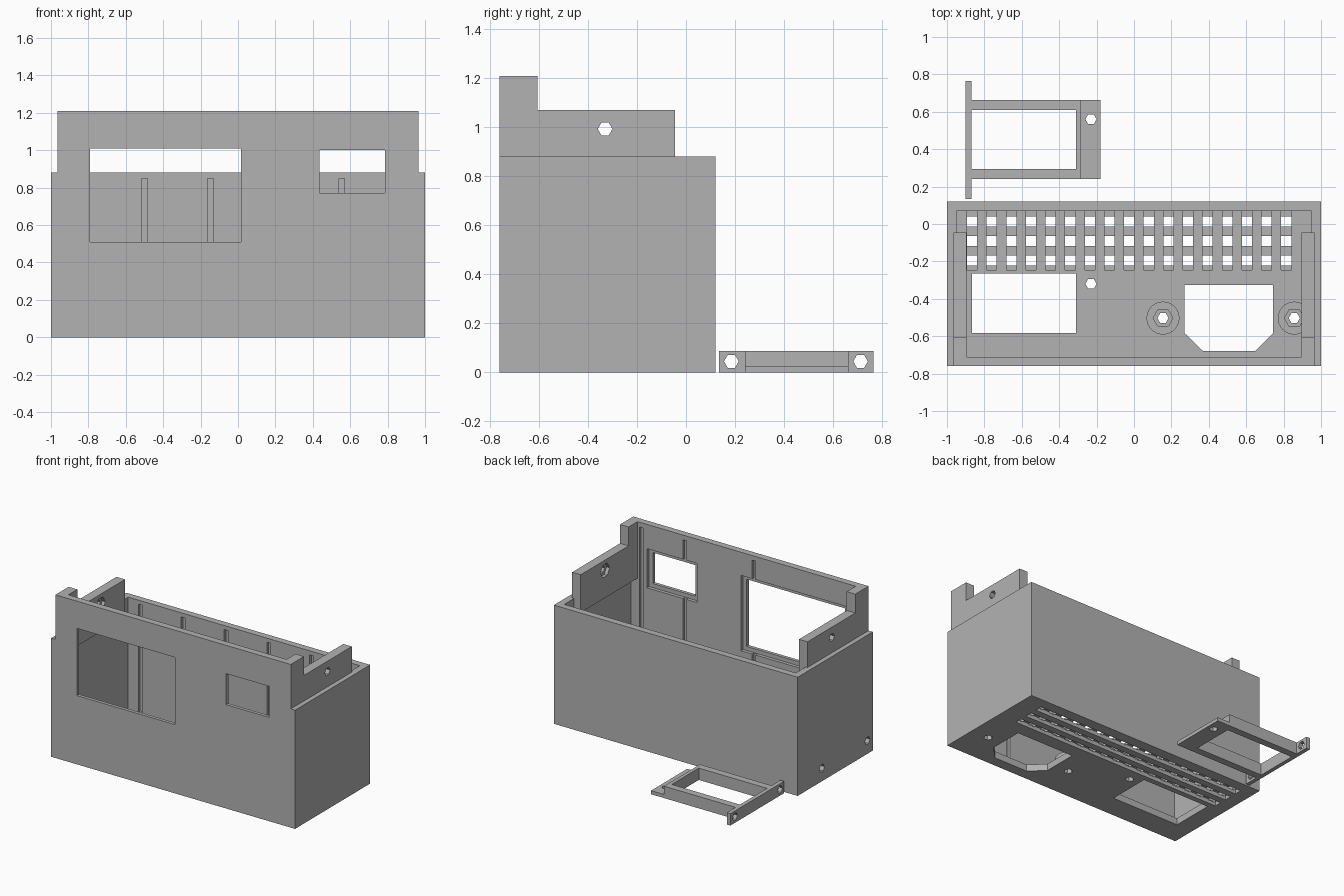
import bpy, bmesh
from math import cos, sin, pi
from mathutils import Vector

cube = bpy.data.objects.get("Cube")
if cube:
    bpy.data.objects.remove(cube, do_unlink=True)

grey = bpy.data.materials.new("plain grey")
grey.use_nodes = True
grey.diffuse_color = (0.45, 0.45, 0.45, 1)
grey.node_tree.nodes["Principled BSDF"].inputs["Base Color"].default_value = (0.45, 0.45, 0.45, 1)

# How a 2D outline and a depth map to x, y, z for each extrusion axis
PLACE = {
    "x": lambda a, b, d: Vector((d, a, b)),
    "y": lambda a, b, d: Vector((a, d, b)),
    "z": lambda a, b, d: Vector((a, b, d)),
}


def prism(outline, axis, lo, hi):
    return outline, axis, lo, hi


def box(x0, x1, y0, y1, z0, z1):
    return prism([(x0, y0), (x1, y0), (x1, y1), (x0, y1)], "z", z0, z1)


def ngon(a, b, radius, axis, lo, hi, sides=6):
    ring = [(a + radius * cos(2 * pi * i / sides), b + radius * sin(2 * pi * i / sides))
            for i in range(sides)]
    return prism(ring, axis, lo, hi)


def solid(name, prisms):
    """One mesh object made of separate extruded outlines."""
    bm = bmesh.new()
    for outline, axis, lo, hi in prisms:
        ends = [[bm.verts.new(PLACE[axis](a, b, d)) for a, b in outline] for d in (lo, hi)]
        bm.faces.new(ends[0])
        bm.faces.new(ends[1])
        n = len(outline)
        for i in range(n):
            j = (i + 1) % n
            bm.faces.new((ends[0][i], ends[0][j], ends[1][j], ends[1][i]))
    bmesh.ops.recalc_face_normals(bm, faces=bm.faces)
    mesh = bpy.data.meshes.new(name)
    bm.to_mesh(mesh)
    bm.free()
    mesh.materials.append(grey)
    obj = bpy.data.objects.new(name, mesh)
    bpy.context.scene.collection.objects.link(obj)
    return obj


def combine(target, operation, prisms):
    """Boolean a set of disjoint prisms into the target and bake it."""
    tool = solid("helper", prisms)
    tool.hide_render = True
    mod = target.modifiers.new("shape", "BOOLEAN")
    mod.operation, mod.solver, mod.object = operation, "EXACT", tool
    bpy.context.view_layer.update()
    graph = bpy.context.evaluated_depsgraph_get()
    baked = bpy.data.meshes.new_from_object(target.evaluated_get(graph))
    target.modifiers.clear()
    target.data = baked
    bpy.data.objects.remove(tool, do_unlink=True)


FRONT, BACK, RIM, TOP = -0.76, 0.12, 0.88, 1.21
WALL = 0.05
BOLT, NUT = 0.03, 0.053

# Hollow case
case = solid("case", [box(-1, 1, FRONT, BACK, 0, RIM)])
combine(case, "DIFFERENCE", [box(-0.95, 0.95, FRONT + WALL, BACK - WALL, WALL, 1)])

# Raised front panel and stepped side tabs
combine(case, "UNION", [box(-0.965, 0.965, FRONT, FRONT + WALL, 0.6, TOP)])
tab = [(FRONT, 0.79), (-0.045, 0.79), (-0.045, 1.07), (-0.605, 1.07), (-0.605, TOP), (FRONT, TOP)]
combine(case, "UNION", [prism(tab, "x", 0.895, 0.965), prism(tab, "x", -0.965, -0.895)])

# Round bosses with hexagonal nut pockets
bosses = [(0.155, -0.503), (0.857, -0.503)]
combine(case, "UNION", [ngon(x, y, 0.088, "z", 0.03, 0.1, 32) for x, y in bosses])
combine(case, "DIFFERENCE", [ngon(x, y, NUT, "z", 0.05, 0.2) for x, y in bosses])

# Floor openings: socket, switch and bolt holes
socket = [(0.27, -0.326), (0.27, -0.583), (0.37, -0.68), (0.647, -0.68),
          (0.743, -0.583), (0.743, -0.326)]
combine(case, "DIFFERENCE",
        [prism(socket, "z", -0.1, 0.2), box(-0.866, -0.31, -0.583, -0.264, -0.1, 0.2),
         ngon(-0.23, -0.32, BOLT, "z", -0.1, 0.2)]
        + [ngon(x, y, BOLT, "z", -0.1, 0.2) for x, y in bosses])

# Vent grid: cross slots from above meet long slots from below
combine(case, "DIFFERENCE",
        [box(-0.893 + i * 0.105, -0.839 + i * 0.105, -0.247, BACK - WALL, 0.025, 0.07)
         for i in range(17)])
combine(case, "DIFFERENCE",
        [box(-0.9, 0.85, y, y + 0.054, -0.1, 0.03) for y in (-0.013, -0.118, -0.223)])

# Front windows with a wider rebate on the inside
windows = [(-0.79, 0.017, 0.51, 1.008), (0.435, 0.787, 0.77, 1.0)]
combine(case, "DIFFERENCE", [box(a, b, -0.9, -0.6, c, d) for a, b, c, d in windows])
m = 0.03
combine(case, "DIFFERENCE",
        [box(a - m, b + m, FRONT + 0.025, -0.65, c - m, d + m) for a, b, c, d in windows])

# Guide grooves inside the front and back walls
combine(case, "DIFFERENCE",
        [box(x - 0.015, x + 0.015, -0.73, -0.68, WALL, 1.175) for x in (-0.06, 0.507, 0.865)])
combine(case, "DIFFERENCE",
        [box(x - 0.015, x + 0.015, 0, 0.09, WALL, 0.85)
         for x in (-0.85, -0.5, -0.147, 0.204, 0.554)])

# Tab bolt holes with inner nut pockets
combine(case, "DIFFERENCE",
        [ngon(-0.33, 0.993, BOLT, "x", s * 0.8, s * 1.1) for s in (-1, 1)])
combine(case, "DIFFERENCE",
        [ngon(-0.33, 0.993, NUT, "x", s * 0.86, s * 0.92) for s in (-1, 1)])

# Bracket bolt holes low in the side wall
combine(case, "DIFFERENCE", [ngon(y, 0.097, BOLT, "x", -1.1, -0.9) for y in (-0.165, -0.697)])

# Loose bracket: open frame, thin flange and end plate
bracket = solid("bracket", [box(-0.9, -0.283, 0.24, 0.663, 0, 0.088)])
combine(bracket, "UNION", [box(-0.9, -0.87, 0.135, 0.765, 0, 0.088)])
combine(bracket, "UNION", [box(-0.3, -0.178, 0.24, 0.663, 0, 0.027)])
combine(bracket, "DIFFERENCE", [box(-0.87, -0.31, 0.293, 0.61, -0.1, 0.2)])
combine(bracket, "DIFFERENCE",
        [ngon(y, 0.045, BOLT, "x", -1, -0.8) for y in (0.185, 0.712)]
        + [ngon(-0.23, 0.56, BOLT, "z", -0.1, 0.2)])
